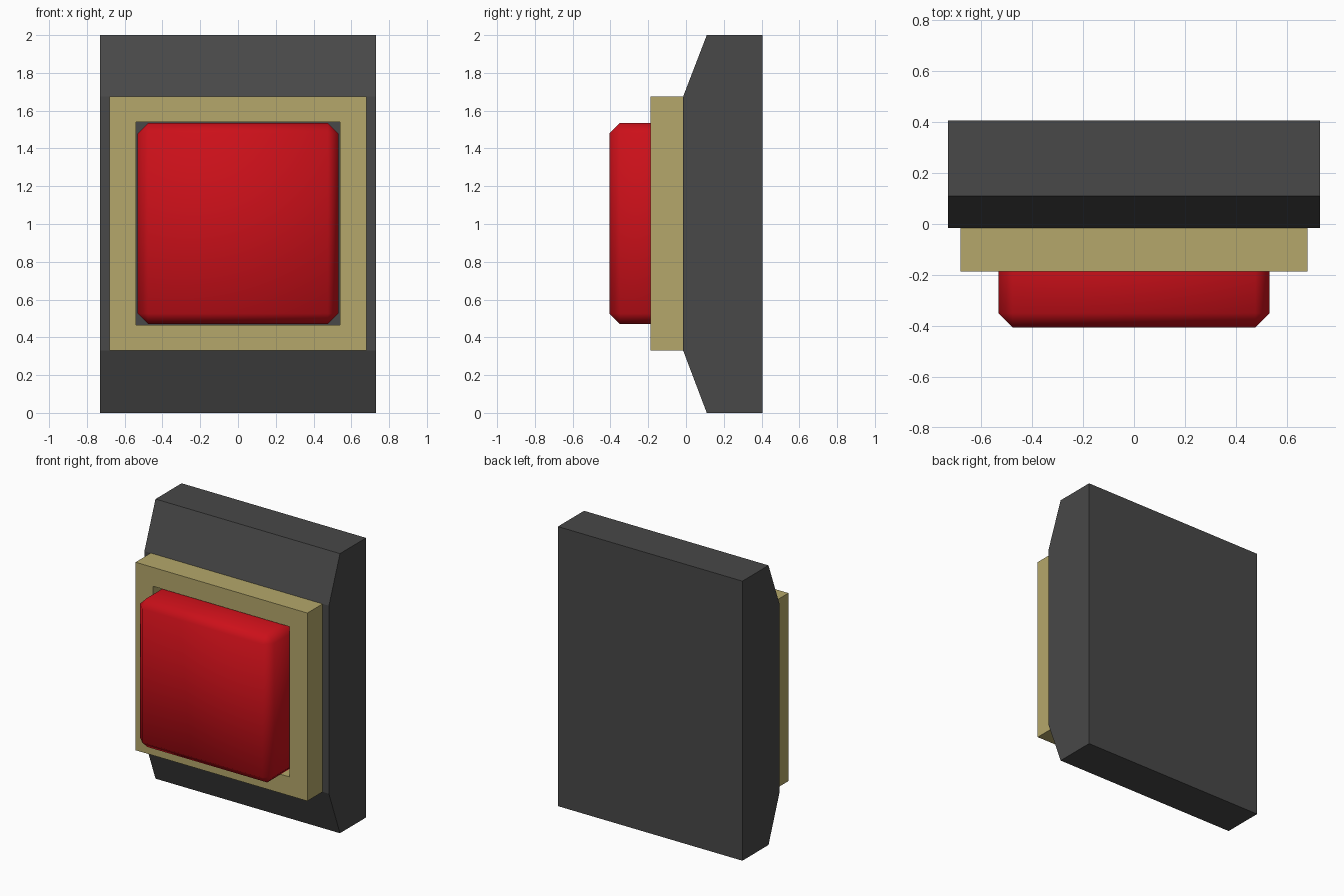
import bpy, bmesh

if "Cube" in bpy.data.objects:
    bpy.data.objects.remove(bpy.data.objects["Cube"])


def material(name, rgb):
    mat = bpy.data.materials.new(name)
    mat.diffuse_color = (*rgb, 1)
    mat.use_nodes = True
    mat.node_tree.nodes["Principled BSDF"].inputs["Base Color"].default_value = mat.diffuse_color
    return mat


def make_object(name, bm, mat):
    bmesh.ops.recalc_face_normals(bm, faces=bm.faces)
    mesh = bpy.data.meshes.new(name)
    bm.to_mesh(mesh)
    bm.free()
    mesh.materials.append(mat)
    obj = bpy.data.objects.new(name, mesh)
    bpy.context.collection.objects.link(obj)
    return obj


def extrude_faces(bm, vec):
    ext = bmesh.ops.extrude_face_region(bm, geom=bm.faces[:])
    moved = [g for g in ext["geom"] if isinstance(g, bmesh.types.BMVert)]
    bmesh.ops.translate(bm, verts=moved, vec=vec)


dark = material("dark_grey", (0.065, 0.065, 0.065))
brass = material("brass", (0.46, 0.39, 0.145))
red = material("red", (0.6, 0.005, 0.01))

# Wall plate: side profile (y, z) extruded across x
profile = [(0.405, 0), (0.405, 2), (0.11, 2), (-0.015, 1.675), (-0.015, 0.33), (0.11, 0)]
bm = bmesh.new()
bm.faces.new([bm.verts.new((-0.73, y, z)) for y, z in profile])
extrude_faces(bm, (1.46, 0, 0))
make_object("wall_plate", bm, dark)

# Frame: rectangular ring extruded back to the plate
bm = bmesh.new()


def ring(half_x, z0, z1):
    corners = [(-half_x, z0), (half_x, z0), (half_x, z1), (-half_x, z1)]
    return [bm.verts.new((x, -0.187, z)) for x, z in corners]


outer = ring(0.68, 0.33, 1.675)
inner = ring(0.54, 0.465, 1.54)
for i in range(4):
    j = (i + 1) % 4
    bm.faces.new((outer[i], outer[j], inner[j], inner[i]))
extrude_faces(bm, (0, 0.172, 0))
make_object("button_frame", bm, brass)

# Button: chamfered, smooth-shaded block
bm = bmesh.new()
bmesh.ops.create_cube(bm, size=1)
bmesh.ops.scale(bm, verts=bm.verts, vec=(1.062, 0.45, 1.064))
bmesh.ops.translate(bm, verts=bm.verts, vec=(0, -0.18, 1.003))
bmesh.ops.bevel(bm, geom=bm.edges[:], offset=0.055, segments=1,
                affect='EDGES', profile=0.5)
for f in bm.faces:
    f.smooth = True
make_object("push_button", bm, red)
